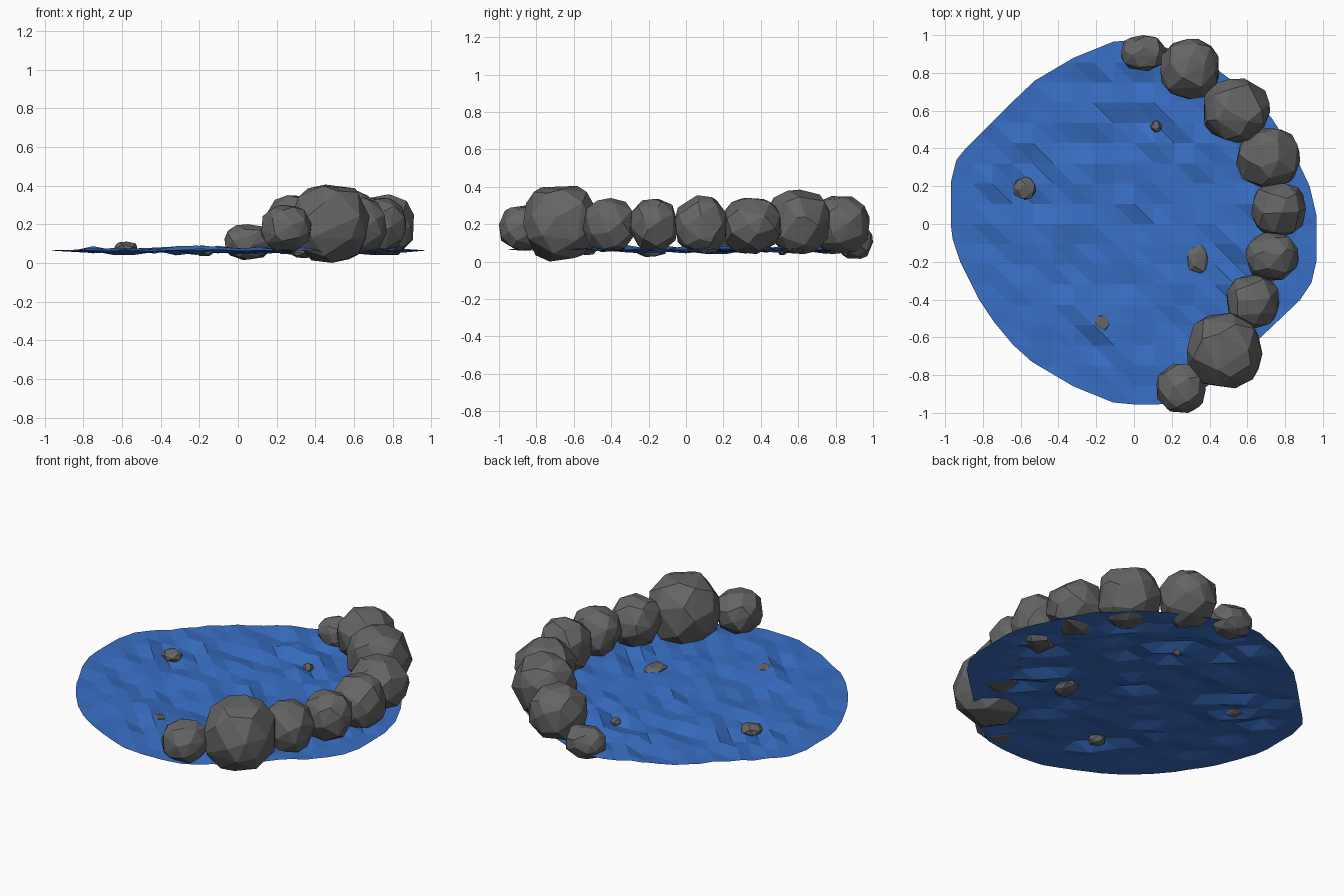
import bpy, bmesh, math, random
from mathutils import Vector

cube = bpy.data.objects.get("Cube")
if cube:
    bpy.data.objects.remove(cube, do_unlink=True)


def make_material(name, colour):
    mat = bpy.data.materials.new(name)
    mat.use_nodes = True
    mat.diffuse_color = colour
    mat.node_tree.nodes["Principled BSDF"].inputs["Base Color"].default_value = colour
    return mat


water_blue = make_material("water_blue", (0.04, 0.16, 0.56, 1))
stone_grey = make_material("stone_grey", (0.13, 0.13, 0.13, 1))


def finish(name, bm, mat):
    mesh = bpy.data.meshes.new(name)
    bm.to_mesh(mesh)
    bm.free()
    mesh.materials.append(mat)
    obj = bpy.data.objects.new(name, mesh)
    bpy.context.collection.objects.link(obj)
    return obj


# Pond: rippled triangle sheet trimmed to its shoreline (clockwise points)
SHORE = [(-.97, .22), (-.94, .34), (-.85, .45), (-.64, .65), (-.54, .75),
         (-.32, .88), (-.11, .965), (0, .975), (.11, .96), (.45, .81),
         (.6, .7), (.73, .56), (.85, .37), (.93, .2), (.965, .05),
         (.965, -.2), (.94, -.31), (.86, -.43), (.64, -.63), (.43, -.83),
         (.28, -.93), (.13, -.955), (0, -.955), (-.11, -.945), (-.32, -.86),
         (-.54, -.73), (-.64, -.64), (-.74, -.52), (-.82, -.4),
         (-.92, -.2), (-.96, -.08), (-.97, 0)]


def build_pond():
    rng = random.Random(4)
    bm = bmesh.new()
    bmesh.ops.create_grid(bm, x_segments=20, y_segments=20, size=1.07)
    for v in bm.verts:
        calm = min(1, max(0.1, (0.98 - v.co.xy.length) * 5))
        ripple = max(-0.025, min(0.025, rng.gauss(0, 0.011)))
        v.co.z = 0.064 + ripple * calm
    bmesh.ops.triangulate(bm, faces=bm.faces[:], quad_method='ALTERNATE')
    for (ax, ay), (bx, by) in zip(SHORE, SHORE[1:] + SHORE[:1]):
        bmesh.ops.bisect_plane(bm, geom=bm.verts[:] + bm.edges[:] + bm.faces[:],
                               plane_co=(ax, ay, 0), plane_no=(ay - by, bx - ax, 0),
                               clear_outer=True)
    finish("pond_water", bm, water_blue)


# Rocks: hull of jittered points on a slightly boxy ball, fitted to its bounds
def build_rock(name, seed, low, high, count):
    rng = random.Random(seed)
    bm = bmesh.new()
    for i in range(count):
        z = 1 - 2 * (i + 0.5) / count
        ring = math.sqrt(1 - z * z)
        turn = i * math.pi * (3 - math.sqrt(5)) + seed
        p = Vector((ring * math.cos(turn), ring * math.sin(turn), z))
        p += Vector([rng.uniform(-0.16, 0.16) for _ in range(3)])
        p /= sum(abs(c) ** 2.4 for c in p) ** (1 / 2.4)
        bm.verts.new(p)
    hull = bmesh.ops.convex_hull(bm, input=bm.verts[:])
    loose = [g for g in hull["geom_interior"] if isinstance(g, bmesh.types.BMVert)]
    bmesh.ops.delete(bm, geom=loose, context='VERTS')
    for axis in range(3):
        values = [v.co[axis] for v in bm.verts]
        small, span = min(values), max(values) - min(values)
        for v in bm.verts:
            v.co[axis] = low[axis] + (v.co[axis] - small) / span * (high[axis] - low[axis])
    bmesh.ops.recalc_face_normals(bm, faces=bm.faces[:])
    finish(name, bm, stone_grey)


build_pond()

# Each row: x range, y range, z range
BANK = [(-.07, .17, .81, 1, .015, .2), (.14, .45, .66, .98, .04, .35),
        (.37, .72, .43, .77, .04, .385), (.54, .88, .19, .51, .04, .34),
        (.62, .91, -.06, .22, .04, .355), (.59, .87, -.3, -.04, .06, .335),
        (.49, .77, -.55, -.27, .05, .34), (.28, .68, -.87, -.47, 0, .405),
        (.12, .38, -1, -.74, .06, .3)]
PEBBLES = [(-.64, -.52, .13, .25, .045, .11), (.28, .4, -.27, -.11, .025, .085),
           (-.22, -.13, -.58, -.48, .035, .09), (.085, .145, .485, .545, .035, .085)]

for label, rows, count in (("bank_rock", BANK, 34), ("pebble", PEBBLES, 18)):
    for i, (x0, x1, y0, y1, z0, z1) in enumerate(rows, 1):
        build_rock(f"{label}_{i}", i, (x0, y0, z0), (x1, y1, z1), count)
